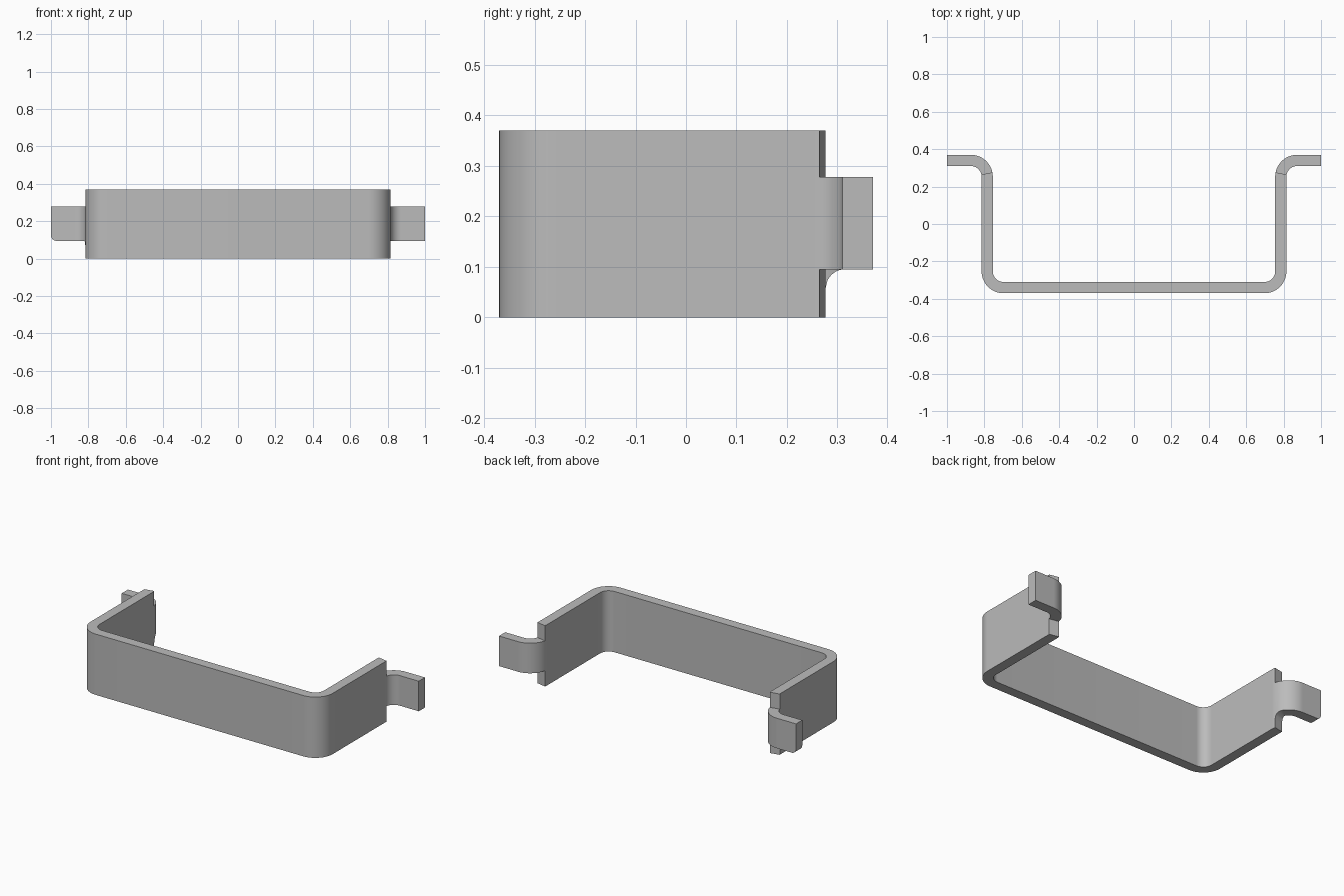
import bpy, bmesh
from math import sin, cos, pi, radians, sqrt

cube = bpy.data.objects.get("Cube")
if cube:
    bpy.data.objects.remove(cube, do_unlink=True)

HALF = 0.03          # half of the strap thickness
R = 0.0875           # bend radius on the strap's centre line
WALL_X = 0.785       # centre line of the side walls
FRONT_Y, TAB_Y = -0.34, 0.34
HEIGHT, TAB_LOW, TAB_HIGH = 0.37, 0.095, 0.278
SPLIT = radians(11.5)    # where the wall ends and the tab goes on
FILLET, CORNER = 0.04, 0.03

metal = bpy.data.materials.new("grey metal")
metal.use_nodes = True
grey = (0.5, 0.5, 0.5, 1)
metal.diffuse_color = grey
metal.node_tree.nodes["Principled BSDF"].inputs["Base Color"].default_value = grey


def arc(cx, cy, start, end, steps, flip=1):
    """Centre-line points with their normals: x, y, nx, ny."""
    pts = []
    for i in range(steps + 1):
        a = start + (end - start) * i / steps
        pts.append((cx + R * cos(a), cy + R * sin(a), flip * cos(a), flip * sin(a)))
    return pts


def strap(name, path, low, high):
    """Bent flat bar along a path, with a lower edge given per station."""
    bm = bmesh.new()
    rings = []
    for (x, y, nx, ny), z in zip(path, low):
        rings.append([bm.verts.new((x + s * HALF * nx, y + s * HALF * ny, h))
                      for s, h in ((1, z), (1, high), (-1, high), (-1, z))])
    for a, b in zip(rings, rings[1:]):
        for i in range(4):
            j = (i + 1) % 4
            bm.faces.new((a[i], a[j], b[j], b[i]))
    bm.faces.new(rings[0])
    bm.faces.new(rings[-1])
    bmesh.ops.recalc_face_normals(bm, faces=bm.faces)
    mesh = bpy.data.meshes.new(name)
    bm.to_mesh(mesh)
    bm.free()
    mesh.materials.append(metal)
    obj = bpy.data.objects.new(name, mesh)
    bpy.context.collection.objects.link(obj)
    bpy.ops.object.select_all(action='DESELECT')
    obj.select_set(True)
    bpy.context.view_layer.objects.active = obj
    bpy.ops.object.shade_smooth_by_angle(angle=radians(30))
    return obj


def mirrored(path):
    return [(-x, y, -nx, ny) for x, y, nx, ny in path]


# Bend centres on the +x side
bend_x, bend_y = WALL_X + R, TAB_Y - R
front_x, front_y = WALL_X - R, FRONT_Y + R

# U-shaped band: front plate, two rounded corners, two side walls
half_band = arc(front_x, front_y, -pi / 2, 0, 16)
half_band += arc(bend_x, bend_y, pi, pi - SPLIT, 4, -1)
band = mirrored(half_band)[::-1] + half_band
strap("u_band", band, [0] * len(band), HEIGHT)

# Out-turned tabs: bend, then a flat end with closely spaced last stations
tab = arc(bend_x, bend_y, pi - SPLIT, pi / 2, 36, -1)
ends = [1 - CORNER + CORNER * sin(pi / 2 * i / 10) for i in range(11)]
tab += [(x, TAB_Y, 0, -1) for x in ends]
strap("left_tab", tab, [TAB_LOW] * len(tab), TAB_HIGH)

# The right tab has a fillet at its root and a rounded outer lower corner
low = []
for i, (x, y, nx, ny) in enumerate(tab):
    z = TAB_LOW
    run = (pi / 2 - SPLIT) * i / 36 * (R + HALF)
    if run < FILLET:
        z -= FILLET - sqrt(FILLET ** 2 - (FILLET - run) ** 2)
    past = max(0, x - (1 - CORNER))
    z += CORNER - sqrt(max(0, CORNER ** 2 - past ** 2))
    low.append(z)
strap("right_tab", mirrored(tab), low, TAB_HIGH)
